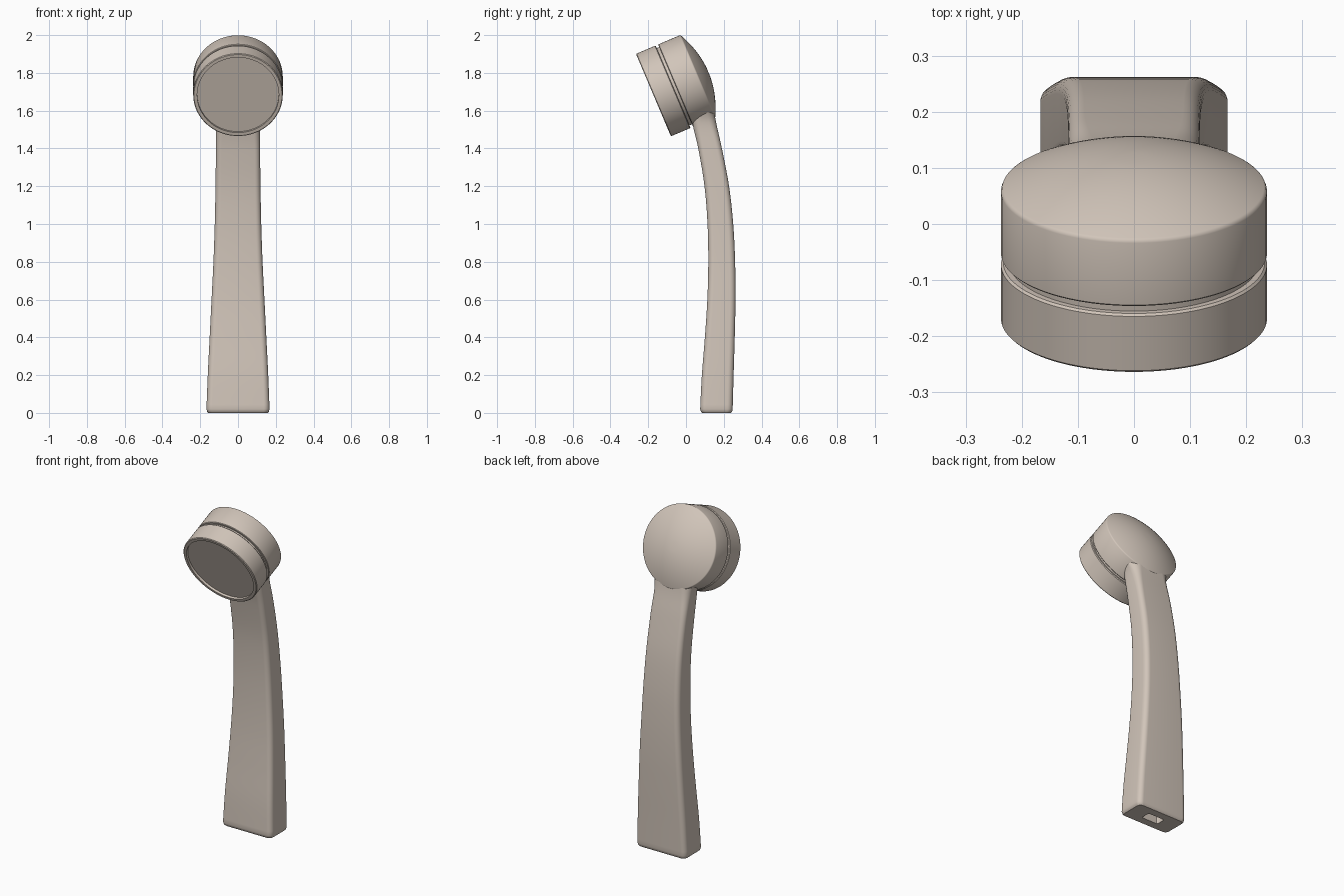
import bpy, bmesh, math
from mathutils import Matrix, Vector

cube = bpy.data.objects.get("Cube")
if cube:
    bpy.data.objects.remove(cube)

mat = bpy.data.materials.new("warm_beige")
mat.use_nodes = True
colour = (0.64, 0.56, 0.49, 1)
mat.diffuse_color = colour
mat.node_tree.nodes["Principled BSDF"].inputs["Base Color"].default_value = colour


def loft(name, rings, matrix=Matrix(), angle=35):
    """Skin a list of equally sized rings and cap both ends."""
    bm = bmesh.new()
    loops = [[bm.verts.new(p) for p in ring] for ring in rings]
    n = len(loops[0])
    for a, b in zip(loops, loops[1:]):
        for i in range(n):
            j = (i + 1) % n
            bm.faces.new((a[i], a[j], b[j], b[i]))
    bm.faces.new(loops[0][::-1])
    bm.faces.new(loops[-1])
    bmesh.ops.recalc_face_normals(bm, faces=bm.faces)
    mesh = bpy.data.meshes.new(name)
    bm.to_mesh(mesh)
    bm.free()
    mesh.materials.append(mat)
    obj = bpy.data.objects.new(name, mesh)
    obj.matrix_world = matrix
    bpy.context.collection.objects.link(obj)
    bpy.ops.object.select_all(action='DESELECT')
    obj.select_set(True)
    bpy.context.view_layer.objects.active = obj
    bpy.ops.object.shade_smooth_by_angle(angle=math.radians(angle))
    return obj


def circle(r, z, n=96):
    return [(r * math.cos(math.tau * i / n), r * math.sin(math.tau * i / n), z)
            for i in range(n)]


# Tilted head: local z runs from the spray face to the domed back
head = Matrix.Translation((0, -0.1725, 1.6825)) @ Matrix.Rotation(math.radians(-67), 4, 'X')
R = 0.237
RIM = 0.258


def lathe(name, profile):
    return loft(name, [circle(r, z) for r, z in profile], head)


# Front ring with recessed spray face
lathe("spray_ring", [(0.216, 0.014), (0.216, 0), (R - 0.004, 0), (R, 0.004),
                     (R, 0.109), (R - 0.004, 0.113), (0.2, 0.113)])
lathe("gap_collar", [(0.222, 0.1), (0.222, 0.14)])
# Rear shell with shallow dome
dome = [((R - 0.005) * math.cos(t), RIM + 0.058 * (1 - math.cos(t) ** 2))
        for t in [math.pi / 2 * k / 16 for k in range(16)]]
lathe("head_shell", [(0.2, 0.128), (R - 0.003, 0.128), (R, 0.131),
                     (R, RIM - 0.007), (R - 0.002, RIM - 0.002)] + dome)


# Handle sections: height, front y, back y, half width, corner radius x, corner radius y
sections = [
    (0.02, 0.075, 0.247, 0.167, 0.03, 0.03),
    (0.2, 0.084, 0.252, 0.16, 0.03, 0.03),
    (0.4, 0.1, 0.258, 0.15, 0.03, 0.03),
    (0.6, 0.113, 0.262, 0.14, 0.03, 0.03),
    (0.8, 0.118, 0.26, 0.13, 0.03, 0.03),
    (1.0, 0.114, 0.25, 0.123, 0.03, 0.03),
    (1.2, 0.098, 0.228, 0.119, 0.03, 0.03),
    (1.4, 0.065, 0.19, 0.117, 0.03, 0.03),
    (1.52, 0.037, 0.163, 0.118, 0.04, 0.04),
    (1.58, 0.035, 0.152, 0.13, 0.06, 0.05),
    (1.64, 0.04, 0.144, 0.158, 0.11, 0.05),
    (1.7, 0.05, 0.13, 0.18, 0.15, 0.04),
]


def section_ring(z, front, back, w, rx, ry, steps=8):
    ring = []
    for k, (sx, sy) in enumerate([(1, 1), (-1, 1), (-1, -1), (1, -1)]):
        cx = sx * (w - rx)
        cy = back - ry if sy > 0 else front + ry
        for i in range(steps + 1):
            a = math.pi / 2 * (k + i / steps)
            ring.append((cx + rx * math.cos(a), cy + ry * math.sin(a), z))
    return ring


def spline(rows, steps=5):
    rows = [Vector(r) for r in rows]
    for i in range(len(rows) - 1):
        a, b = rows[i], rows[i + 1]
        ta = (b - rows[max(i - 1, 0)]) / 2
        tb = (rows[min(i + 2, len(rows) - 1)] - a) / 2
        for s in range(steps):
            t = s / steps
            yield (a * (2 * t**3 - 3 * t**2 + 1) + b * (3 * t**2 - 2 * t**3)
                   + ta * (t**3 - 2 * t**2 + t) + tb * (t**3 - t**2))
    yield rows[-1]


def hole_ring(base, z, cy=0.162, r=0.058):
    """Round hose opening matching the points of the base ring."""
    out = []
    for x, y, _ in base:
        a = math.atan2(y - cy, x)
        out.append((r * math.cos(a), cy + r * math.sin(a), z))
    return out


# Handle with rounded foot and round hose opening underneath
foot = section_ring(0, 0.086, 0.238, 0.157, 0.025, 0.025)
edge = section_ring(0.006, 0.079, 0.244, 0.163, 0.028, 0.028)
loft("handle", [hole_ring(foot, 0.25), hole_ring(foot, 0), foot, edge]
     + [section_ring(*row) for row in spline(sections)])
